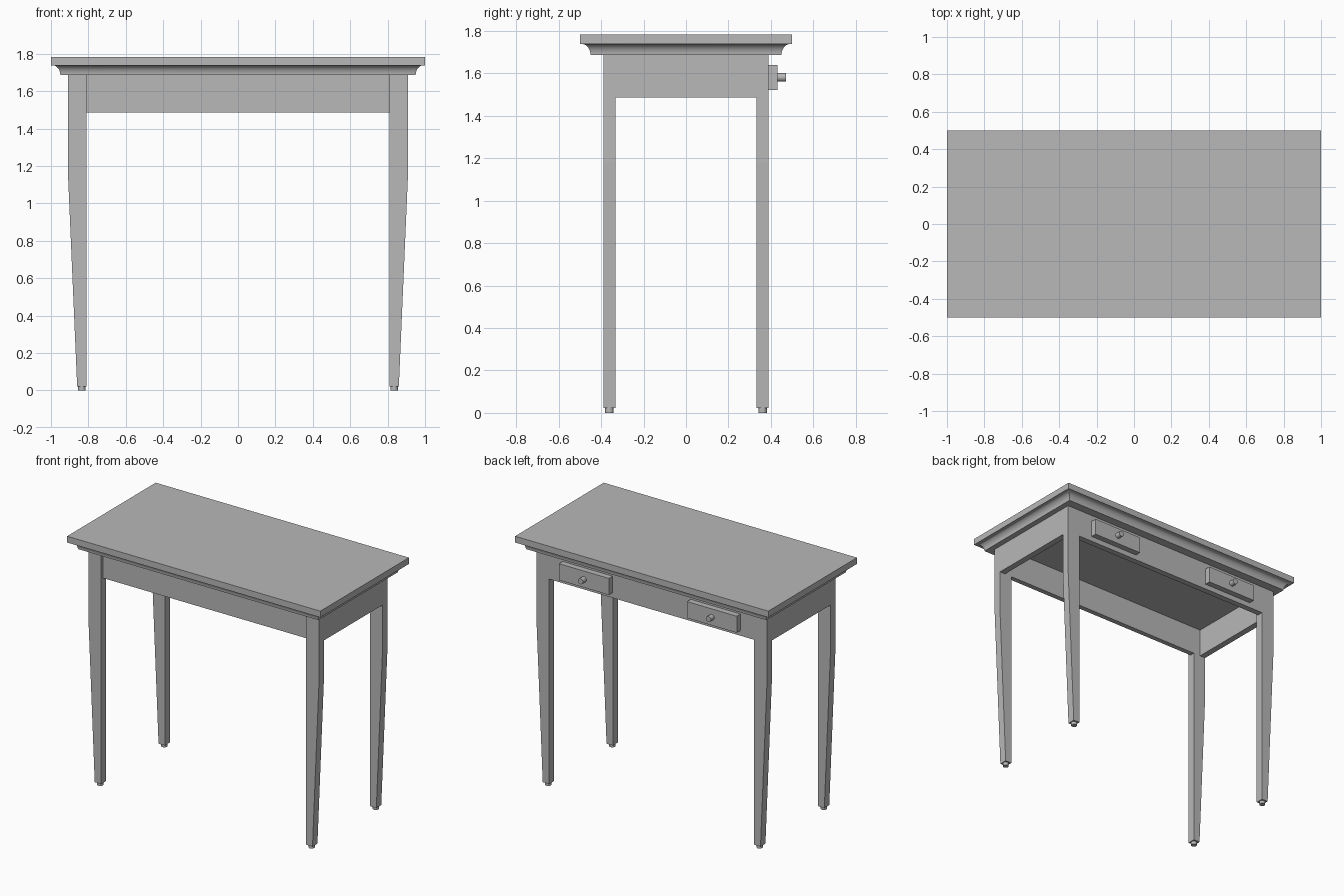
import bpy, math

cube = bpy.data.objects.get("Cube")
if cube:
    bpy.data.objects.remove(cube, do_unlink=True)

# Single flat grey for the whole table
grey = bpy.data.materials.new("plain_grey")
grey.use_nodes = True
colour = (0.48, 0.48, 0.48, 1)
grey.diffuse_color = colour
grey.node_tree.nodes["Principled BSDF"].inputs["Base Color"].default_value = colour


def loft(name, rings):
    """Closed solid through rectangles given as (x0, x1, y0, y1, z), bottom to top."""
    verts = [p for x0, x1, y0, y1, z in rings
             for p in ((x0, y0, z), (x1, y0, z), (x1, y1, z), (x0, y1, z))]
    faces = [(3, 2, 1, 0)]
    for r in range(0, len(verts) - 4, 4):
        for i in range(4):
            j = (i + 1) % 4
            faces.append((r + i, r + j, r + 4 + j, r + 4 + i))
    n = len(verts)
    faces.append((n - 4, n - 3, n - 2, n - 1))
    mesh = bpy.data.meshes.new(name)
    mesh.from_pydata(verts, [], faces)
    mesh.materials.append(grey)
    obj = bpy.data.objects.new(name, mesh)
    bpy.context.collection.objects.link(obj)
    return obj


def box(name, x0, x1, y0, y1, z0, z1):
    return loft(name, [(x0, x1, y0, y1, z0), (x0, x1, y0, y1, z1)])


def smooth(obj):
    bpy.ops.object.select_all(action="DESELECT")
    obj.select_set(True)
    bpy.context.view_layer.objects.active = obj
    bpy.ops.object.shade_smooth_by_angle(angle=math.radians(35))


def cylinder(name, radius, depth, centre, tilt=0):
    bpy.ops.mesh.primitive_cylinder_add(vertices=32, radius=radius, depth=depth,
                                        location=centre, rotation=(tilt, 0, 0))
    obj = bpy.context.object
    obj.name = name
    obj.data.materials.append(grey)
    smooth(obj)


TOP, SLAB, FRAME, RAIL = 1.783, 1.738, 1.686, 1.485
OUT_X, IN_X, OUT_Y, IN_Y = 0.91, 0.81, 0.388, 0.332

# Table top with a concave moulding under its edge
STEPS = 10
profile = []
for k in range(STEPS + 1):
    a = math.pi / 2 * (1 - k / STEPS)
    profile.append((0.01 + 0.04 * math.sin(a), SLAB - (SLAB - FRAME) * (1 - math.cos(a))))
profile += [(0, SLAB), (0, TOP)]
smooth(loft("table_top", [(d - 1, 1 - d, d - 0.5, 0.5 - d, z) for d, z in profile]))

# Legs taper on their outer side only, each on a small round foot
for sx, side in ((1, "left"), (-1, "right")):
    for sy, end in ((-1, "front"), (1, "back")):
        y0, y1 = sorted((sy * IN_Y, sy * OUT_Y))
        rings = []
        for outer, z in ((0.86, 0.022), (OUT_X, 1.18), (OUT_X, FRAME)):
            x0, x1 = sorted((sx * IN_X, sx * outer))
            rings.append((x0, x1, y0, y1, z))
        loft(f"{end}_{side}_leg", rings)
        cylinder(f"{end}_{side}_foot", 0.02, 0.024, (sx * 0.835, sy * 0.361, 0.012))

# Rails: the front one is set back, the others are flush with the legs
box("front_rail", -IN_X, IN_X, -0.368, -IN_Y, RAIL, FRAME)
box("back_rail", -IN_X, IN_X, 0.345, OUT_Y, RAIL, FRAME)
box("left_rail", 0.865, OUT_X, -IN_Y, IN_Y, RAIL, FRAME)
box("right_rail", -OUT_X, -0.865, -IN_Y, IN_Y, RAIL, FRAME)

# Two drawers with round knobs on the back
for sx, side in ((1, "left"), (-1, "right")):
    x = sx * 0.505
    box(f"{side}_drawer", x - 0.197, x + 0.197, OUT_Y, 0.43, 1.522, 1.64)
    cylinder(f"{side}_knob", 0.02, 0.04, (x, 0.45, 1.581), math.pi / 2)
